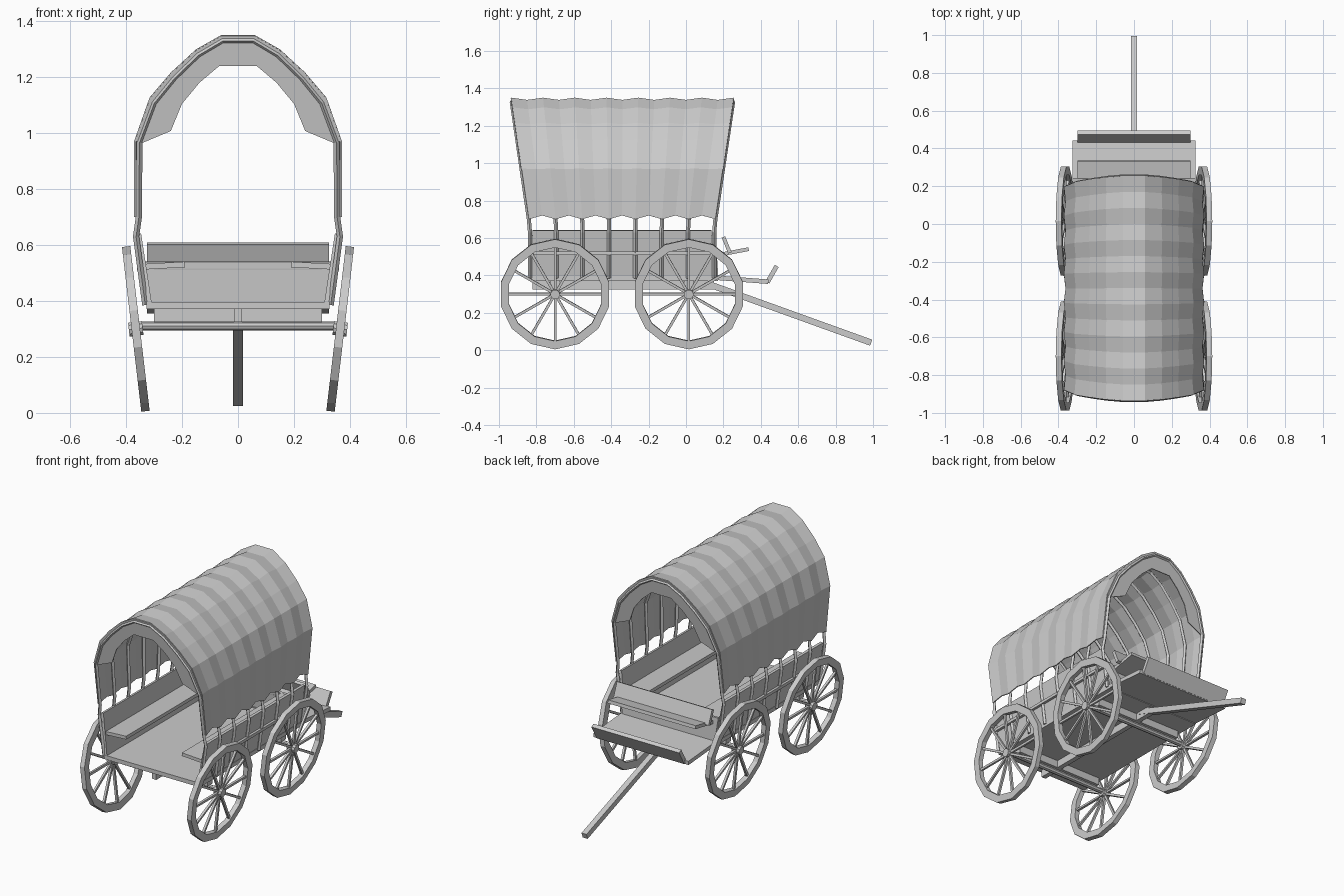
import bpy, bmesh, math
from mathutils import Vector, Matrix

cube = bpy.data.objects.get("Cube")
if cube:
    bpy.data.objects.remove(cube)

GREY = (0.6, 0.6, 0.6, 1)
mat = bpy.data.materials.new("plain grey")
mat.use_nodes = True
mat.diffuse_color = GREY
mat.node_tree.nodes["Principled BSDF"].inputs["Base Color"].default_value = GREY


def finish(name, bm):
    """Turn a bmesh into a flat shaded object."""
    bmesh.ops.recalc_face_normals(bm, faces=bm.faces)
    me = bpy.data.meshes.new(name)
    bm.to_mesh(me)
    bm.free()
    me.materials.append(mat)
    ob = bpy.data.objects.new(name, me)
    bpy.context.collection.objects.link(ob)
    return ob


def add_beam(bm, p, q, across, thick):
    """Box from p to q; 'across' is its width nearest the x axis."""
    p, q = Vector(p), Vector(q)
    d = (q - p).normalized()
    side = Vector((1, 0, 0)) if abs(d.x) < 0.9 else Vector((0, 1, 0))
    side = (side - d * side.dot(d)).normalized()
    up = d.cross(side)
    m = Matrix((side * across, up * thick, q - p)).transposed().to_4x4()
    m.translation = (p + q) / 2
    bmesh.ops.create_cube(bm, size=1, matrix=m)


def beam(name, p, q, across, thick):
    bm = bmesh.new()
    add_beam(bm, p, q, across, thick)
    return finish(name, bm)


def panel(name, corners, thick):
    """Flat plate through the corners, thickened evenly."""
    bm = bmesh.new()
    bm.faces.new([bm.verts.new(c) for c in corners])
    ob = finish(name, bm)
    mod = ob.modifiers.new("thickness", "SOLIDIFY")
    mod.thickness, mod.offset = thick, 0
    return ob


def add_drum(bm, radius, depth, sides):
    bmesh.ops.create_cone(bm, cap_ends=True, segments=sides, radius1=radius, radius2=radius,
                          depth=depth, matrix=Matrix.Rotation(math.pi / 2, 4, "Y"))


# Wheels: fourteen-sided rim, twelve spokes and a hub, leaning outward at the top
def wheel_mesh():
    bm = bmesh.new()
    n = 14
    loops = []
    for k in range(n):
        a = 2 * math.pi * k / n
        loops.append([bm.verts.new((x, r * math.sin(a), r * math.cos(a)))
                      for x, r in ((-.015, .296), (.015, .296), (.015, .252), (-.015, .252))])
    for k in range(n):
        a, b = loops[k], loops[(k + 1) % n]
        for j in range(4):
            i = (j + 1) % 4
            bm.faces.new((a[j], a[i], b[i], b[j]))
    for k in range(12):
        a = math.pi * k / 6
        d = Vector((0, math.sin(a), math.cos(a)))
        add_beam(bm, d * .015, d * .258, .014, .014)
    add_drum(bm, .026, .05, 10)
    return bm


REAR, FRONT, AXLE_Z = -.70, .015, .30
for y, end in ((REAR, "rear"), (FRONT, "front")):
    for s, hand in ((1, "left"), (-1, "right")):
        w = finish(f"{end}_{hand}_wheel", wheel_mesh())
        w.location = (s * .365, y, AXLE_Z)
        w.rotation_euler.y = s * .117
    bm = bmesh.new()
    add_drum(bm, .016, .75, 8)
    axle = finish(f"{end}_axle", bm)
    axle.location = (0, y, AXLE_Z + .01)
    beam(f"{end}_bolster", (-.30, y, .348), (.30, y, .348), .05, .046)

# Undercarriage, floor and towing pole
beam("centre_beam", (0, -.82, .348), (0, .15, .348), .03, .046)
beam("floor", (0, -.84, .383), (0, .17, .383), .654, .025)
beam("tow_pole", (0, .06, .375), (0, .99, .04), .034, .034)

# Sloping walls, outer rails and inner benches
for s, hand in ((1, "left"), (-1, "right")):
    panel(f"{hand}_wall", [(s * .315, -.84, .385), (s * .315, .16, .385),
                           (s * .354, .135, .64), (s * .354, -.82, .64)], .016)
    beam(f"{hand}_rail", (s * .352, -.83, .518), (s * .352, .15, .518), .016, .018)
    panel(f"{hand}_bench", [(s * .19, -.82, .53), (s * .335, -.82, .522),
                            (s * .335, .15, .522), (s * .19, .15, .53)], .02)

# Driver's end: front panel, seat, footboard and toe board
panel("front_panel", [(-.315, .165, .39), (.315, .165, .39), (.335, .155, .54), (-.335, .155, .54)], .016)
beam("seat_back", (0, .235, .52), (0, .20, .605), .65, .02)
beam("seat", (0, .15, .505), (0, .335, .54), .60, .02)
beam("footboard", (0, .15, .388), (0, .44, .366), .65, .024)
beam("toe_board", (0, .435, .362), (0, .485, .45), .60, .024)

# Cover profile: right half from skirt to crown, then mirrored
half = [(.368, .70), (.368, .97), (.313, 1.125), (.237, 1.214), (.148, 1.296), (.058, 1.347)]
profile = half + [(-x, z) for x, z in reversed(half)]
inner_half = [(.34, .965), (.24, 1.007), (.20, 1.104), (.137, 1.18), (.066, 1.24)]
BAYS = 7
STRIPS = BAYS * 2


def lean_y(t, z):
    """Position along the wagon; the hoops fan outward with height."""
    k = (z - .70) / .65
    low, high = -.84 - .095 * k, .157 + .098 * k
    return low + (high - low) * t


# Cover cloth, sagging between hoops with a scalloped hem
bm = bmesh.new()
rows = []
for i in range(STRIPS + 1):
    sag = i % 2
    row = []
    for x, z in profile:
        hem = z < .8
        x2 = x * (1 - .022 * sag)
        z2 = z + .02 * sag if hem else z - .012 * sag * (z - .9) / .45
        row.append(bm.verts.new((x2, lean_y(i / STRIPS, z), z2)))
    rows.append(row)
for a, b in zip(rows, rows[1:]):
    for j in range(len(profile) - 1):
        bm.faces.new((a[j], a[j + 1], b[j + 1], b[j]))
cover = finish("cover", bm)
mod = cover.modifiers.new("thickness", "SOLIDIFY")
mod.thickness, mod.offset = .006, 0

# Turned-in flap around each open end
inner = inner_half + [(-x, z) for x, z in reversed(inner_half)]
outer = profile[1:-1]
for t, name in ((0, "rear_flap"), (1, "front_flap")):
    bm = bmesh.new()
    o, n = [[bm.verts.new((x, lean_y(t, z), z)) for x, z in line] for line in (outer, inner)]
    for j in range(len(o) - 1):
        bm.faces.new((o[j], o[j + 1], n[j + 1], n[j]))
    flap = finish(name, bm)
    mod = flap.modifiers.new("thickness", "SOLIDIFY")
    mod.thickness, mod.offset = .006, 0

# Hoops: stakes on the walls that bend over under the cover
hoop_half = [(.331, .385), (.364, .63), (.354, .70), (.352, .965)]
hoop_half += [(x * .955, z - .018) for x, z in half[2:]]
hoop = hoop_half + [(-x, z) for x, z in reversed(hoop_half)]
for i in range(BAYS + 1):
    cu = bpy.data.curves.new(f"hoop_{i + 1}", "CURVE")
    cu.dimensions = "3D"
    cu.bevel_depth, cu.bevel_resolution = .011, 0
    cu.use_fill_caps = True
    sp = cu.splines.new("POLY")
    sp.points.add(len(hoop) - 1)
    for pt, (x, z) in zip(sp.points, hoop):
        pt.co = (x, lean_y(i / BAYS, max(z, .66)), z, 1)
    cu.materials.append(mat)
    ob = bpy.data.objects.new(f"hoop_{i + 1}", cu)
    sp.use_smooth = False
    bpy.context.collection.objects.link(ob)
